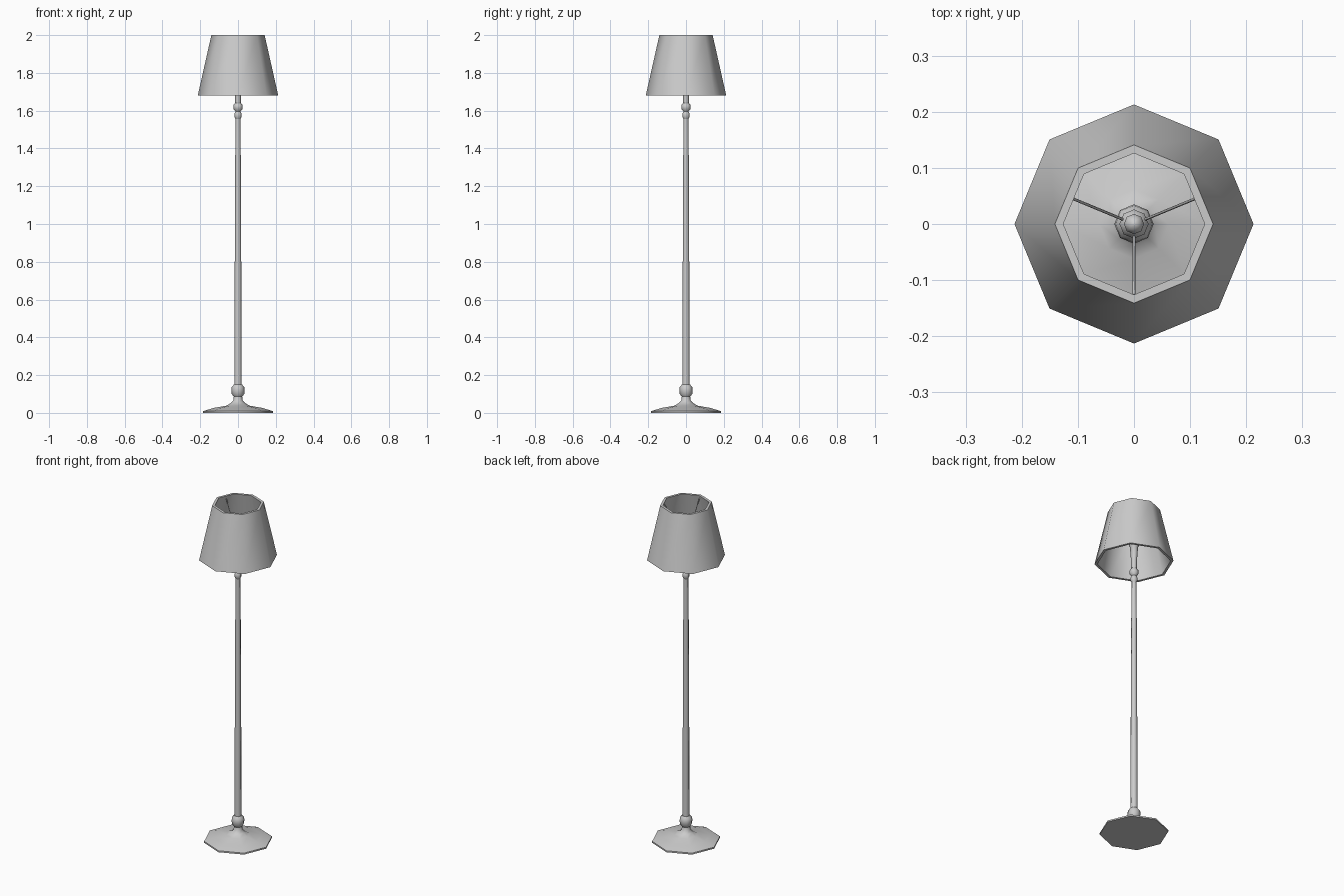
import bpy, bmesh, math
from mathutils import Vector

if "Cube" in bpy.data.objects:
    bpy.data.objects.remove(bpy.data.objects["Cube"])

SIDES = 8


def lathe(name, profile, sides=SIDES, closed=False, smooth=50):
    """Spin (radius, height) points about z; ends are capped unless closed."""
    bm = bmesh.new()
    rings = [[bm.verts.new((r * math.cos(2 * math.pi * i / sides),
                            r * math.sin(2 * math.pi * i / sides), z))
              for i in range(sides)] for r, z in profile]
    pairs = list(zip(rings, rings[1:]))
    if closed:
        pairs.append((rings[-1], rings[0]))
    for a, b in pairs:
        for i in range(sides):
            j = (i + 1) % sides
            bm.faces.new((a[i], a[j], b[j], b[i]))
    if not closed:
        bm.faces.new(rings[0][::-1])
        bm.faces.new(rings[-1])
    bmesh.ops.recalc_face_normals(bm, faces=bm.faces)
    return finish(name, bm, smooth)


def finish(name, bm, smooth):
    mesh = bpy.data.meshes.new(name)
    bm.to_mesh(mesh)
    bm.free()
    ob = bpy.data.objects.new(name, mesh)
    bpy.context.collection.objects.link(ob)
    bpy.ops.object.select_all(action='DESELECT')
    ob.select_set(True)
    bpy.context.view_layer.objects.active = ob
    bpy.ops.object.shade_smooth_by_angle(angle=math.radians(smooth))
    return ob


def rod(name, start, end, radius, sides=6):
    a, b = Vector(start), Vector(end)
    ob = lathe(name, [(radius, 0), (radius, (b - a).length)], sides, smooth=65)
    ob.location = a
    ob.rotation_euler = (b - a).to_track_quat('Z', 'Y').to_euler()


# Flared foot
lathe("base", [(0.185, 0), (0.185, 0.009), (0.13, 0.026), (0.062, 0.038),
               (0.038, 0.052), (0.024, 0.068), (0.022, 0.09)])

# Turned collar above the foot
lathe("base_collar", [(0.022, 0.085), (0.033, 0.1), (0.035, 0.12),
                      (0.033, 0.137), (0.022, 0.15)])

# Tapering pole
lathe("pole", [(0.0195, 0.145), (0.0185, 0.5), (0.017, 0.85),
               (0.015, 1.32), (0.0125, 1.57)])

# Two small knobs at the top of the pole
lathe("lower_knob", [(0.012, 1.555), (0.019, 1.567), (0.019, 1.585), (0.012, 1.597)])
lathe("upper_knob", [(0.013, 1.595), (0.025, 1.61), (0.025, 1.628), (0.015, 1.642)])

# Bulb socket and rounded tip inside the shade
lathe("socket", [(0.015, 1.635), (0.016, 1.69), (0.022, 1.775),
                 (0.026, 1.78), (0.026, 1.81), (0.018, 1.82)])
lathe("socket_tip", [(0.012, 1.815), (0.018, 1.827), (0.018, 1.84),
                     (0.012, 1.852), (0.003, 1.857)])

# Hollow eight-sided shade
lathe("shade", [(0.213, 1.68), (0.141, 2.0), (0.126, 2.0), (0.198, 1.68)], closed=True)

# Three stays holding the shade
for k, deg in enumerate((22.5, 157.5, 270)):
    c, s = math.cos(math.radians(deg)), math.sin(math.radians(deg))
    reach = 0.118 if k < 2 else 0.127
    rod(f"shade_stay_{k + 1}", (0.015 * c, 0.015 * s, 1.80),
        (reach * c, reach * s, 1.985), 0.0025)
